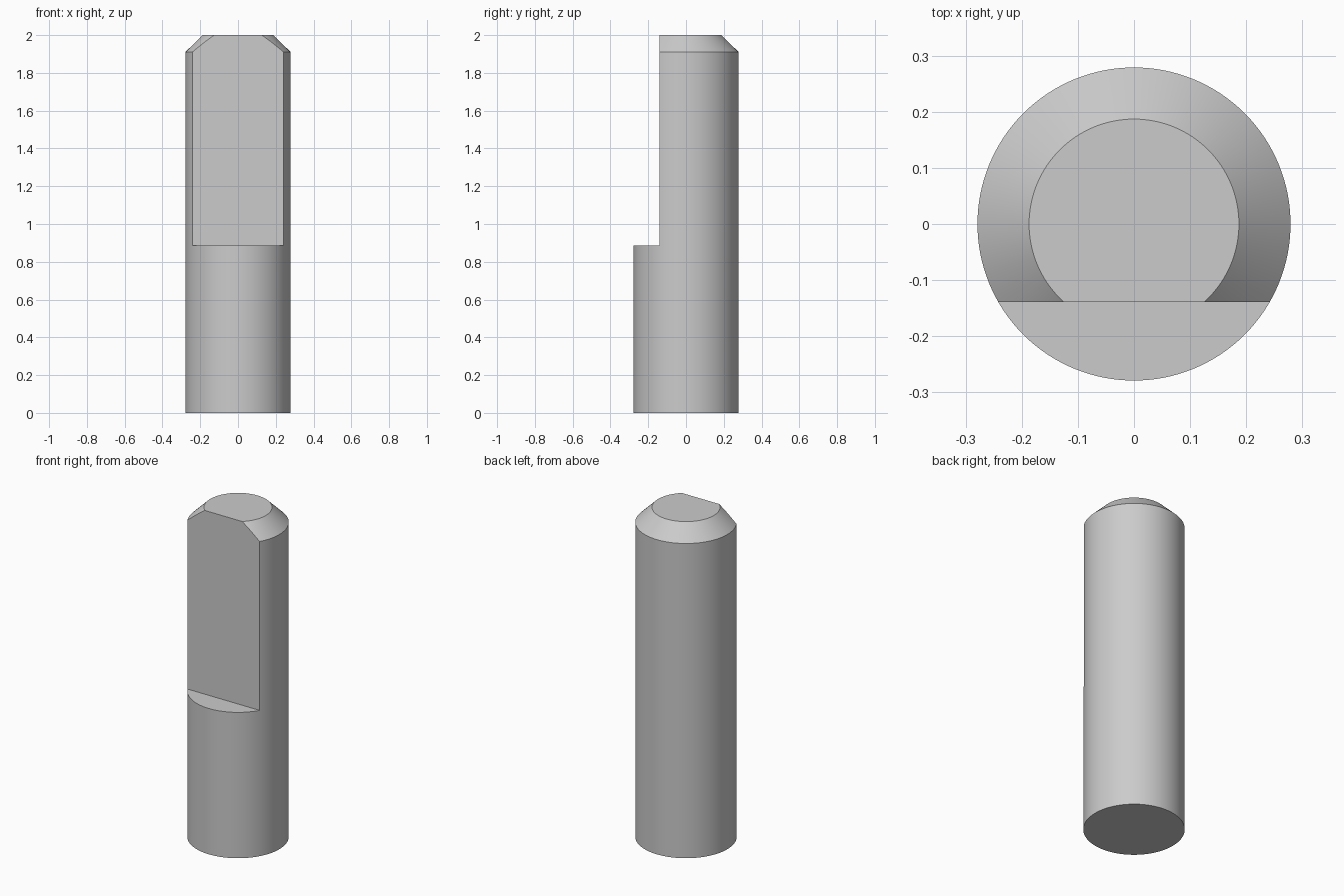
import bpy
import bmesh
from math import radians
from mathutils import Matrix

RADIUS, TOP_RADIUS = 0.279, 0.187
HEIGHT, CHAMFER_Z = 2.0, 1.91
FLAT_Y, STEP_Z = -0.139, 0.885
SIDES = 128

cube = bpy.data.objects.get("Cube")
if cube:
    bpy.data.objects.remove(cube, do_unlink=True)

steel = bpy.data.materials.new("grey steel")
steel.use_nodes = True
colour = (0.6, 0.6, 0.6, 1)
steel.diffuse_color = colour
steel.node_tree.nodes["Principled BSDF"].inputs["Base Color"].default_value = colour


def make_object(name, bm):
    mesh = bpy.data.meshes.new(name)
    bm.to_mesh(mesh)
    bm.free()
    obj = bpy.data.objects.new(name, mesh)
    bpy.context.collection.objects.link(obj)
    mesh.materials.append(steel)
    return obj


# Round pin: a straight cylinder whose top face is extruded into a chamfer
bm = bmesh.new()
bmesh.ops.create_cone(bm, cap_ends=True, segments=SIDES, radius1=RADIUS, radius2=RADIUS,
                      depth=CHAMFER_Z, matrix=Matrix.Translation((0, 0, CHAMFER_Z / 2)))
top = max(bm.faces, key=lambda f: f.calc_center_median().z)
bmesh.ops.inset_region(bm, faces=[top], thickness=0.01)
for v in top.verts:
    scale = TOP_RADIUS / v.co.xy.length
    v.co = (v.co.x * scale, v.co.y * scale, HEIGHT)
pin = make_object("pin", bm)

# Block that removes the flat on the upper front
bm = bmesh.new()
bmesh.ops.create_cube(bm, size=1, matrix=Matrix.Translation((0, FLAT_Y - 0.5, STEP_Z + 1))
                      @ Matrix.Diagonal((2, 1, 2, 1)))
cutter = make_object("flat_cutter", bm)
cutter.hide_render = True

cut = pin.modifiers.new("flat", "BOOLEAN")
cut.operation = "DIFFERENCE"
cut.solver = "EXACT"
cut.object = cutter

# Apply the cut, then smooth the round sides and keep the edges crisp
bpy.ops.object.select_all(action="DESELECT")
pin.select_set(True)
bpy.context.view_layer.objects.active = pin
bpy.ops.object.modifier_apply(modifier=cut.name)
bpy.data.objects.remove(cutter, do_unlink=True)
bpy.ops.object.shade_smooth_by_angle(angle=radians(30))
